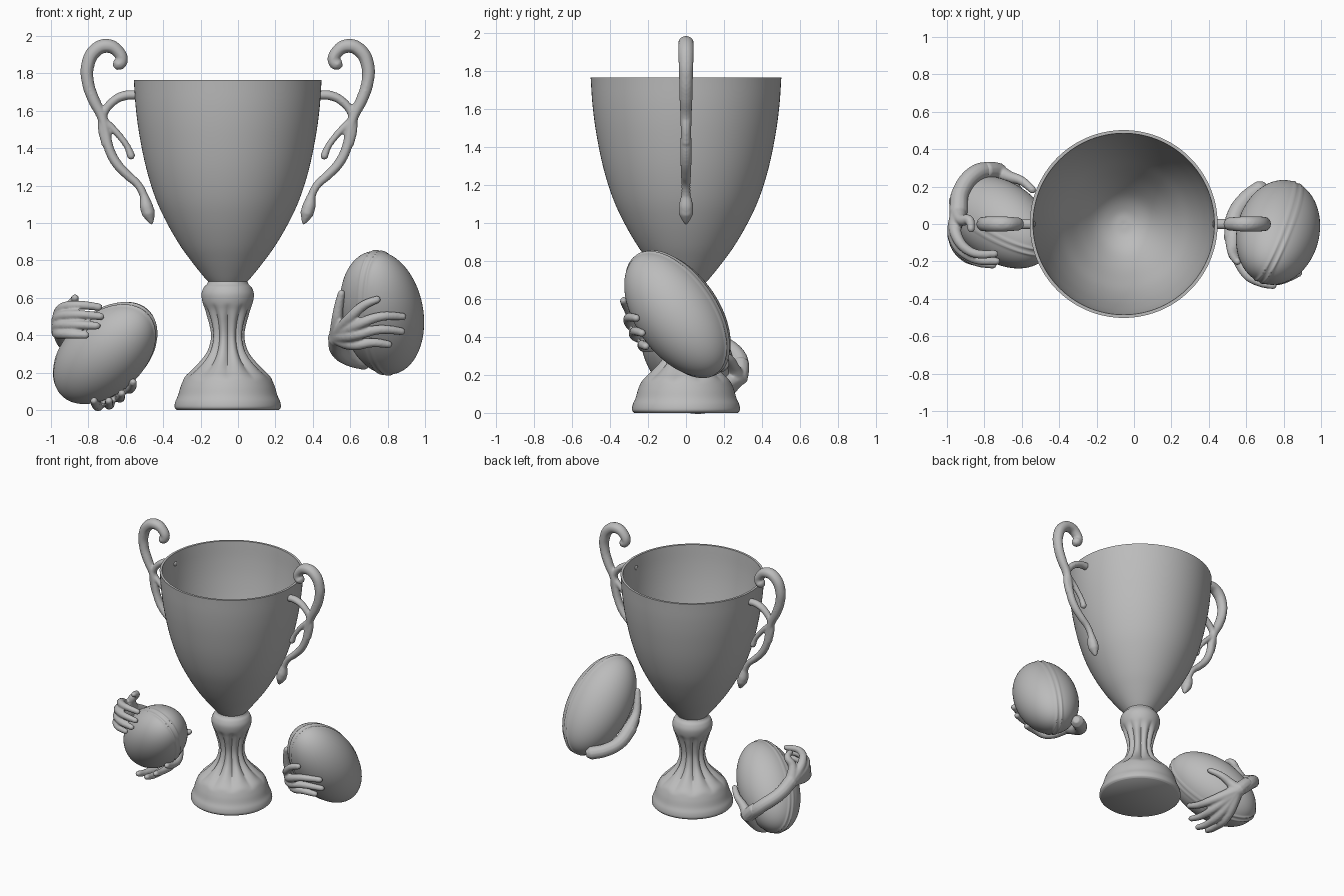
import bpy, bmesh, math
from mathutils import Vector, Matrix

if "Cube" in bpy.data.objects:
    bpy.data.objects.remove(bpy.data.objects["Cube"])

CX = -0.055  # trophy axis
mat = bpy.data.materials.new("plain grey")
mat.diffuse_color = (0.5, 0.5, 0.5, 1)
mat.use_nodes = True
mat.node_tree.nodes["Principled BSDF"].inputs["Base Color"].default_value = mat.diffuse_color


def finish(bm, name):
    me = bpy.data.meshes.new(name)
    bmesh.ops.recalc_face_normals(bm, faces=bm.faces)
    bm.to_mesh(me)
    bm.free()
    ob = bpy.data.objects.new(name, me)
    bpy.context.collection.objects.link(ob)
    me.materials.append(mat)
    select(ob)
    bpy.ops.object.shade_smooth_by_angle(angle=math.radians(50))
    return ob


def select(ob):
    bpy.ops.object.select_all(action='DESELECT')
    ob.select_set(True)
    bpy.context.view_layer.objects.active = ob


def smooth_profile(pts, n=5):
    """Catmull-Rom through the profile points."""
    P = [Vector(p) for p in pts]
    P = [2 * P[0] - P[1]] + P + [2 * P[-1] - P[-2]]
    out = []
    for a, b, c, d in zip(P, P[1:], P[2:], P[3:]):
        for i in range(n):
            t = i / n
            out.append(0.5 * (2 * b + (c - a) * t + (2 * a - 5 * b + 4 * c - d) * t * t
                              + (3 * b - a - 3 * c + d) * t ** 3))
    return out + [P[-2]]


def lathe(name, prof, seg=120, flute=lambda z, a: 1.0):
    bm = bmesh.new()
    rings = []
    for r, z in prof:
        rings.append([bm.verts.new((CX + max(r, 0.0005) * flute(z, a) * math.cos(a),
                                    max(r, 0.0005) * flute(z, a) * math.sin(a), z))
                      for a in (2 * math.pi * i / seg for i in range(seg))])
    for A, B in zip(rings, rings[1:]):
        for i in range(seg):
            j = (i + 1) % seg
            bm.faces.new((A[i], A[j], B[j], B[i]))
    bm.faces.new(rings[0])
    bm.faces.new(rings[-1])
    return finish(bm, name)


def tubes(name, paths, voxel, flat_y=1.0):
    """Tapered tubes (x, y, z, radius) fused into one smooth body."""
    cu = bpy.data.curves.new(name, 'CURVE')
    cu.dimensions = '3D'
    cu.bevel_depth = 1.0
    cu.bevel_resolution = 4
    cu.resolution_u = 8
    cu.use_fill_caps = True
    for path in paths:
        pts = [(Vector(p[:3]), p[3]) for p in path]
        # rounded ends
        for k, (i, j) in enumerate(((0, 1), (-1, -2))):
            d = (pts[i][0] - pts[j][0]).normalized()
            end = (pts[i][0] + d * pts[i][1] * 0.7, pts[i][1] * 0.5)
            pts.insert(0, end) if k == 0 else pts.append(end)
        sp = cu.splines.new('BEZIER')
        sp.bezier_points.add(len(pts) - 1)
        for b, (co, r) in zip(sp.bezier_points, pts):
            b.co, b.radius = co, r
            b.handle_left_type = b.handle_right_type = 'AUTO'
    ob = bpy.data.objects.new(name, cu)
    bpy.context.collection.objects.link(ob)
    ob.scale.y = flat_y
    select(ob)
    bpy.ops.object.convert(target='MESH')
    ob = bpy.context.object
    m = ob.modifiers.new("fuse", 'REMESH')
    m.mode = 'VOXEL'
    m.voxel_size = voxel
    m.use_smooth_shade = True
    s = ob.modifiers.new("soften", 'SMOOTH')
    s.factor, s.iterations = 0.5, 3
    bpy.ops.object.convert(target='MESH')
    ob = bpy.context.object
    ob.data.materials.clear()
    ob.data.materials.append(mat)


# cup bowl, open with thin wall
outer = smooth_profile([(0.09, 0.67), (0.13, 0.715), (0.19, 0.79), (0.255, 0.88), (0.325, 1.0),
                        (0.385, 1.13), (0.435, 1.29), (0.472, 1.47), (0.492, 1.62), (0.502, 1.765)])
inner = smooth_profile([(0.485, 1.765), (0.474, 1.62), (0.453, 1.47), (0.415, 1.29), (0.363, 1.13),
                        (0.3, 1.0), (0.23, 0.88), (0.15, 0.78), (0.07, 0.73), (0.0, 0.72)])
lathe("cup_bowl", [Vector((0, 0.67))] + outer + inner)


# fluted stem and foot
def flute(z, a):
    amp = 0.09 * max(0.0, min(1.0, (z - 0.16) / 0.1, (0.57 - z) / 0.08))
    return 1 + amp * (abs(math.cos(5 * a)) * 2 - 1.3)


stem = smooth_profile([(0.272, 0.0), (0.284, 0.015), (0.28, 0.045), (0.265, 0.08), (0.25, 0.13),
                       (0.228, 0.175), (0.185, 0.215), (0.135, 0.265), (0.1, 0.32), (0.084, 0.39),
                       (0.093, 0.46), (0.115, 0.53), (0.134, 0.575), (0.14, 0.62), (0.128, 0.655),
                       (0.11, 0.675), (0.1, 0.7)])
lathe("stem_and_foot", [Vector((0, 0))] + stem + [Vector((0, 0.7))], flute=flute)

# scroll handles: main scroll with leaf foot, rim branch, inner tendril
handle = [
    [(.352, 1.0, .012), (.368, 1.05, .036), (.38, 1.09, .036), (.395, 1.15, .022), (.425, 1.205, .022),
     (.48, 1.255, .025), (.54, 1.32, .027), (.58, 1.4, .027), (.598, 1.49, .026), (.618, 1.57, .028),
     (.662, 1.66, .032), (.692, 1.75, .033), (.694, 1.84, .036), (.655, 1.92, .038), (.59, 1.947, .038),
     (.53, 1.915, .034), (.512, 1.865, .032), (.532, 1.845, .034)],
    [(.435, 1.685, .026), (.5, 1.68, .026), (.56, 1.648, .024), (.605, 1.59, .022), (.618, 1.52, .022),
     (.598, 1.42, .022)],
    [(.61, 1.55, .022), (.56, 1.505, .02), (.515, 1.455, .018), (.48, 1.405, .018), (.46, 1.355, .022)],
]
for sx, side in ((1, "right"), (-1, "left")):
    tubes(side + "_handle", [[(CX + sx * (x - CX), 0, z, r) for x, z, r in p] for p in handle], 0.008, 1.1)


# oval balls with a raised double seam
class Ball:
    def __init__(self, name, c, d, n, a, b):
        self.c = Vector(c)
        z = Vector(d).normalized()
        x = Vector(n)
        x = (x - z * x.dot(z)).normalized()
        R = Matrix((x, z.cross(x), z)).transposed()
        self.M = R @ Matrix.Diagonal((b, b, a))
        self.Mi = self.M.inverted()
        bm = bmesh.new()
        bmesh.ops.create_uvsphere(bm, u_segments=128, v_segments=64, radius=1)
        for v in bm.verts:
            q = v.co.copy()
            ridge = math.exp(-((abs(q.x) - 0.08) / 0.035) ** 2)
            v.co = self.c + self.M @ (q * (1 + 0.02 * ridge))
        finish(bm, name)

    def lift(self, p):
        """Keep a limb point at least most of its radius above the ball."""
        o, r = Vector(p[:3]) - self.c, p[3]
        surf = o / (self.Mi @ o).length
        if o.length < surf.length + 0.75 * r:
            o = o.normalized() * (surf.length + 0.75 * r)
        q = self.c + o
        return (q.x, q.y, max(q.z, r + 0.005), r)

    def hand(self, name, wrist, fingers, arm):
        paths = [[wrist + (.045,)] + [f + (r,) for f, r in zip(fs, (.031, .025, .02))] for fs in fingers]
        paths.append([wrist + (.05,)] + [p + (.047,) for p in arm])
        tubes(name, [[self.lift(p) for p in path] for path in paths], 0.007)


right = Ball("right_ball", (.77, -.045, .52), (-.154, -.568, .807), (.9, -.35, -.24), .376, .22)
left = Ball("left_ball", (-.71, .01, .305), (.64, -.46, .62), (.1, 1, .2), .35, .212)

# hands: index, middle, ring, little finger, thumb, then the forearm
right.hand("right_ball_hand", (.53, -.08, .39), [
    [(.60, -.26, .49), (.68, -.30, .56), (.75, -.30, .585)],
    [(.63, -.27, .45), (.76, -.29, .50), (.88, -.25, .50)],
    [(.62, -.25, .40), (.76, -.27, .43), (.88, -.23, .42)],
    [(.62, -.21, .35), (.72, -.23, .36), (.81, -.21, .35)],
    [(.53, -.15, .48), (.54, -.18, .56), (.57, -.19, .62)]],
    [(.54, .04, .32), (.60, .13, .28), (.68, .19, .26)])
left.hand("left_ball_upper_hand", (-.94, .06, .43), [
    [(-.95, -.06, .53), (-.87, -.15, .56), (-.74, -.16, .55)],
    [(-.96, -.08, .49), (-.87, -.18, .51), (-.73, -.20, .50)],
    [(-.96, -.09, .45), (-.87, -.19, .455), (-.75, -.22, .45)],
    [(-.96, -.09, .41), (-.90, -.18, .405), (-.81, -.21, .40)],
    [(-.92, .02, .53), (-.88, .02, .58), (-.87, -.03, .60)]],
    [(-.92, .17, .37), (-.83, .26, .29), (-.74, .28, .2)])
left.hand("left_ball_lower_hand", (-.72, .26, .19), [
    [(-.74, .12, .04), (-.76, -.03, .02), (-.77, -.12, .05)],
    [(-.69, .11, .05), (-.69, -.03, .03), (-.69, -.13, .05)],
    [(-.64, .11, .08), (-.63, -.02, .07), (-.62, -.12, .09)],
    [(-.60, .13, .12), (-.57, .02, .12), (-.56, -.07, .15)],
    [(-.66, .25, .24), (-.60, .23, .28), (-.54, .18, .32)]],
    [(-.75, .28, .22), (-.79, .28, .26)])
